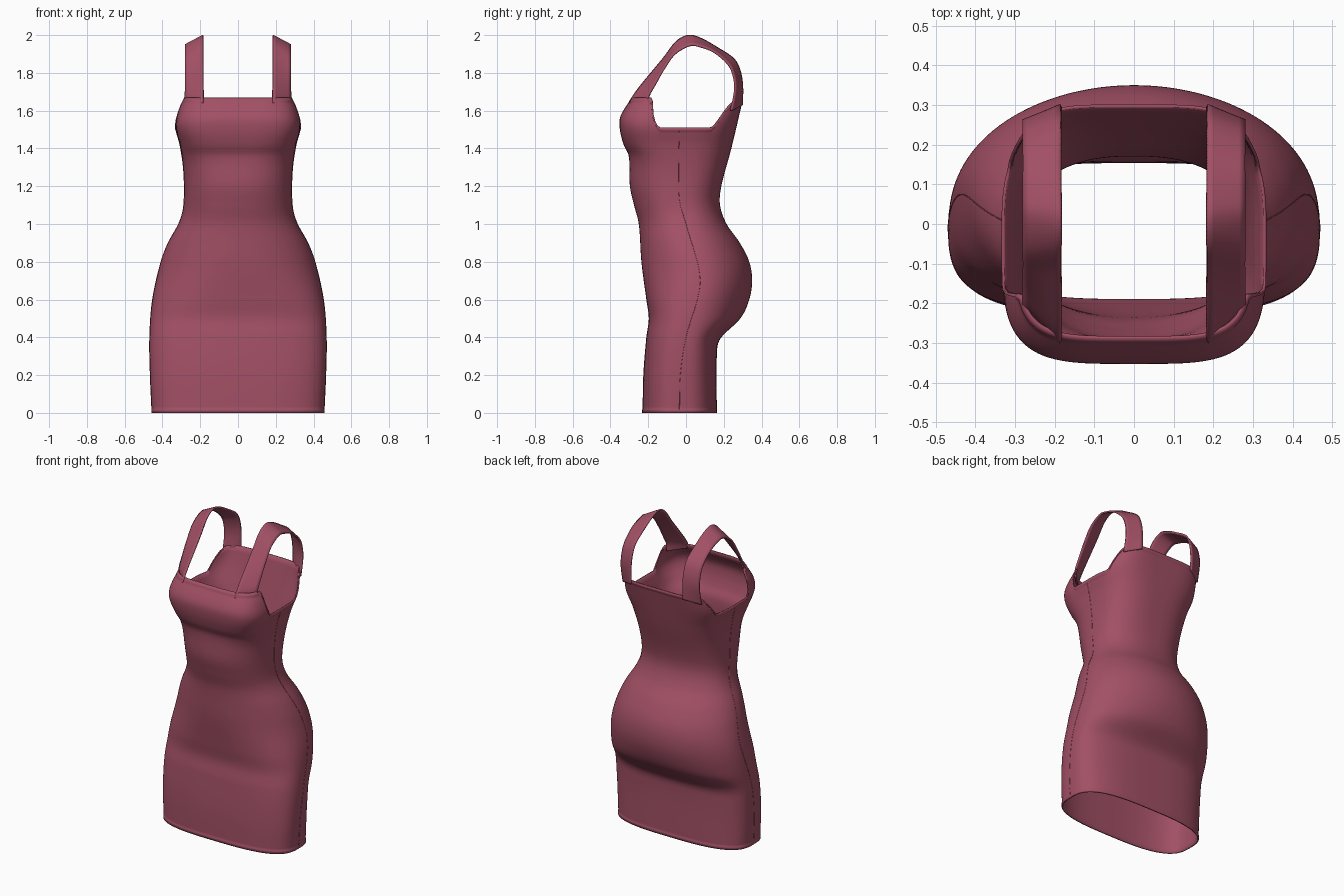
import bpy
import bmesh
from math import cos, sin, pi
from mathutils import Vector

default_cube = bpy.data.objects.get("Cube")
if default_cube:
    bpy.data.objects.remove(default_cube)

COLUMNS, ROWS = 160, 110
FRONT_NECK = 1.67
ARMHOLE = 1.51         # lowest point under the arm
BACK_NECK = 1.65

# Fabric colour
fabric = bpy.data.materials.new("dusty_rose_fabric")
fabric.use_nodes = True
rose = (0.36, 0.08, 0.13, 1)
fabric.diffuse_color = rose
fabric.node_tree.nodes["Principled BSDF"].inputs["Base Color"].default_value = rose

# Silhouette profiles as (height, value)
half_width = [(0, .456), (.2, .465), (.4, .468), (.6, .453), (.8, .408), (.9, .37),
              (1, .315), (1.07, .292), (1.17, .285), (1.3, .29), (1.42, .308),
              (1.52, .333), (1.6, .318), (1.67, .29)]
front = [(0, -.23), (.2, -.226), (.4, -.21), (.5, -.197), (.6, -.21), (.8, -.236),
         (1, -.25), (1.1, -.275), (1.2, -.297), (1.36, -.303), (1.42, -.33),
         (1.5, -.35), (1.57, -.347), (1.67, -.287)]
back = [(0, .163), (.34, .165), (.4, .187), (.5, .288), (.6, .335), (.7, .35),
        (.8, .335), (.9, .285), (1, .215), (1.1, .18), (1.2, .187), (1.4, .24),
        (1.67, .304)]
side_seam = [(0, -.035), (.2, -.03), (.4, 0), (.6, .06), (.7, .075), (.8, .06),
             (1, 0), (1.15, -.037), (1.67, -.03)]
front_squareness = [(0, 3), (.5, 2.9), (.8, 2.2), (1, 2.2), (1.3, 2.6), (1.47, 3.7),
                    (1.67, 4.2)]
back_squareness = [(0, 3), (.35, 2.8), (.55, 2.1), (.8, 2), (1, 2.2), (1.2, 2.6),
                   (1.5, 3.3), (1.67, 4.8)]


def profile(keys, z):
    """Smooth curve through the keys, evaluated at height z."""
    last = len(keys) - 1
    i = 0
    while i < last - 1 and z > keys[i + 1][0]:
        i += 1

    def slope(k):
        low, high = keys[max(k - 1, 0)], keys[min(k + 1, last)]
        return (high[1] - low[1]) / (high[0] - low[0])

    (z0, v0), (z1, v1) = keys[i], keys[i + 1]
    span = z1 - z0
    t = min(max((z - z0) / span, 0), 1)
    ease = t * t * (3 - 2 * t)
    return (v0 + (v1 - v0) * ease + span * slope(i) * t * (1 - t) ** 2
            - span * slope(i + 1) * t * t * (1 - t))


def direction(angle, z):
    """Unit point on the rounded-square section."""
    c, s = cos(angle), sin(angle)
    n = profile(front_squareness if s < 0 else back_squareness, z)
    r = (abs(c) ** n + abs(s) ** n) ** (-1 / n)
    return c * r, s * r


def surface(angle, z, grow=0.0):
    u, v = direction(angle, z)
    middle = profile(side_seam, z)
    reach = middle - profile(front, z) if v < 0 else profile(back, z) - middle
    return Vector((u * (profile(half_width, z) + grow), middle + v * (reach + grow), z))


def smoothstep(low, high, value):
    t = min(max((value - low) / (high - low), 0), 1)
    return t * t * (3 - 2 * t)


def top_edge(angle):
    """Neckline height: high at front and back, dipping under the arms."""
    v = direction(angle, 1.6)[1]
    if v < 0:
        return ARMHOLE + (FRONT_NECK - ARMHOLE) * smoothstep(.32, .6, -v)
    return ARMHOLE + (BACK_NECK - ARMHOLE) * smoothstep(.56, .86, v)


def add_sheet(name, grid, closed, thickness, offset):
    """Skin a grid of points, give it thickness and smooth shading."""
    bm = bmesh.new()
    rows = [[bm.verts.new(p) for p in row] for row in grid]
    width = len(rows[0])
    for lower, upper in zip(rows, rows[1:]):
        for j in range(width if closed else width - 1):
            k = (j + 1) % width
            bm.faces.new((lower[j], lower[k], upper[k], upper[j]))
    mesh = bpy.data.meshes.new(name)
    bm.to_mesh(mesh)
    bm.free()
    mesh.materials.append(fabric)
    obj = bpy.data.objects.new(name, mesh)
    bpy.context.collection.objects.link(obj)
    solid = obj.modifiers.new("cloth_thickness", "SOLIDIFY")
    solid.thickness = thickness
    solid.offset = offset
    bpy.ops.object.select_all(action="DESELECT")
    obj.select_set(True)
    bpy.context.view_layer.objects.active = obj
    bpy.ops.object.shade_smooth_by_angle(angle=pi / 4)


# Dress body, with a slightly raised hem and neckline band
angles = [2 * pi * j / COLUMNS for j in range(COLUMNS)]
tops = [top_edge(a) for a in angles]
band = .011
levels = [0, band, band + .002]
levels += [band + (1 - 2 * band) * i / ROWS for i in range(1, ROWS)]
levels += [1 - band - .002, 1 - band, 1]
body_grid = []
for i, level in enumerate(levels):
    raised = .002 if i < 2 or i >= len(levels) - 2 else 0
    body_grid.append([surface(a, top * level, raised) for a, top in zip(angles, tops)])
add_sheet("dress_body", body_grid, True, .008, -1)


def spline(points, steps):
    """Catmull-Rom path through the points."""
    path = []
    last = len(points) - 1
    for s in range(steps + 1):
        i = min(int(s * last / steps), last - 1)
        t = s * last / steps - i
        p0, p1, p2, p3 = (points[min(max(i + d, 0), last)] for d in (-1, 0, 1, 2))
        path.append(p1 + (p2 - p0) * t / 2 + (p0 * 2 - p1 * 5 + p2 * 4 - p3) * t * t / 2
                    + (p1 * 3 - p0 - p2 * 3 + p3) * t ** 3 / 2)
    return path


# Shoulder straps: neck-side edge sits higher than the shoulder-side edge
neck_edge = [(-.297, 1.64), (-.277, 1.68), (-.228, 1.745), (-.12, 1.875), (-.05, 1.965),
             (.015, 1.997), (.08, 1.98), (.16, 1.935), (.25, 1.875), (.285, 1.81),
             (.298, 1.73), (.297, 1.63)]
arm_edge = [(-.2, 1.63), (-.195, 1.68), (-.163, 1.74), (-.118, 1.82), (-.06, 1.9),
            (.02, 1.945), (.08, 1.938), (.15, 1.91), (.22, 1.85), (.25, 1.79),
            (.259, 1.71), (.238, 1.6)]


def add_strap(name, side):
    inner = spline([Vector((side * .184, y, z)) for y, z in neck_edge], 66)
    outer = spline([Vector((side * .279, y, z)) for y, z in arm_edge], 66)
    across = [k / 6 for k in range(7)]
    grid = [[a.lerp(b, t) for t in across] for a, b in zip(inner, outer)]
    add_sheet(name, grid, False, .01, 0)


# Side seams: thin stitched ridge running down each flank
def add_seam(name, angle):
    curve = bpy.data.curves.new(name, "CURVE")
    curve.dimensions = "3D"
    curve.bevel_depth = .0015
    curve.bevel_resolution = 1
    line = curve.splines.new("POLY")
    line.points.add(60)
    for i, point in enumerate(line.points):
        point.co = (*surface(angle, ARMHOLE * i / 60), 1)
    curve.materials.append(fabric)
    bpy.context.collection.objects.link(bpy.data.objects.new(name, curve))


for label, side, flank in (("left", 1, 0), ("right", -1, pi)):
    add_strap(label + "_shoulder_strap", side)
    add_seam(label + "_side_seam", flank)
